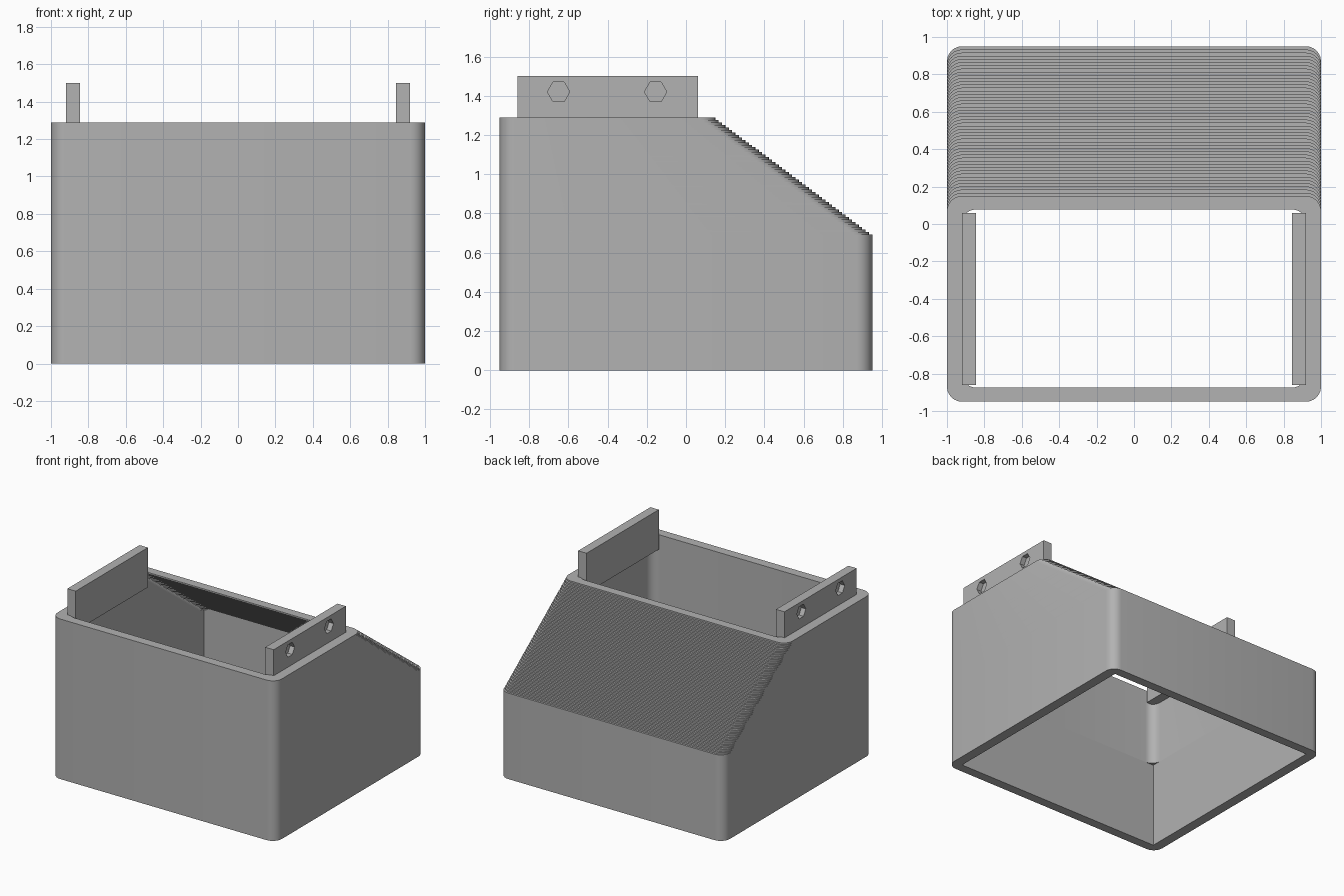
import bpy, bmesh, math

if "Cube" in bpy.data.objects:
    bpy.data.objects.remove(bpy.data.objects["Cube"])

grey = bpy.data.materials.new("grey plastic")
grey.diffuse_color = (0.445, 0.445, 0.445, 1)
grey.use_nodes = True
grey.node_tree.nodes["Principled BSDF"].inputs["Base Color"].default_value = grey.diffuse_color

FRONT, BACK = -0.95, 0.95
KNEE, TOP = 0.68, 1.29        # heights where the slope starts and ends
SLOPE_TOP = 0.15              # rear edge of the top rim
STEPS, ARC = 48, 6


def finish(bm, name):
    bmesh.ops.recalc_face_normals(bm, faces=bm.faces)
    me = bpy.data.meshes.new(name)
    bm.to_mesh(me)
    bm.free()
    me.materials.append(grey)
    ob = bpy.data.objects.new(name, me)
    bpy.context.collection.objects.link(ob)
    return ob


def loop(half_x, y0, y1, r, z):
    """Rounded rectangle, anticlockwise, always with the same point count."""
    pts = []
    corners = ((half_x, y1), (-half_x, y1), (-half_x, y0), (half_x, y0))
    for k, (x, y) in enumerate(corners):
        cx = x - math.copysign(r, x)
        cy = y - r if y == y1 else y + r
        for i in range(ARC + 1):
            a = math.pi / 2 * (k + i / ARC)
            pts.append((cx + r * math.cos(a), cy + r * math.sin(a), z))
    return pts


# Housing: outer skin up the stepped slope, over the rim, down the inside
def outer(back, z):
    return loop(1.0, FRONT, back, 0.08, z)


def inner(back, z, r=0.075):
    return loop(0.92, FRONT + 0.075, back - 0.072, r, z)


outside, inside = [outer(BACK, 0)], [inner(BACK, 0, 0), inner(BACK, KNEE, 0)]
for i in range(STEPS):
    back = BACK + (SLOPE_TOP - BACK) * i / (STEPS - 1)
    z0 = KNEE + (TOP - KNEE) * i / STEPS
    z1 = KNEE + (TOP - KNEE) * (i + 1) / STEPS
    outside += [outer(back, z0), outer(back, z1)]
    inside += [inner(back, z0), inner(back, z1)]
rings = outside + inside[::-1] + [outside[0]]

bm = bmesh.new()
for a, b in zip(rings, rings[1:]):
    n = len(a)
    for j in range(n):
        k = (j + 1) % n
        quad = [bm.verts.new(p) for p in (a[j], a[k], b[k], b[j])]
        face = bm.faces.new(quad)
        if face.calc_area() < 1e-7:
            bmesh.ops.delete(bm, geom=quad, context='VERTS')
bmesh.ops.remove_doubles(bm, verts=bm.verts, dist=1e-5)
housing = finish(bm, "housing")
bpy.context.view_layer.objects.active = housing
housing.select_set(True)
bpy.ops.object.shade_smooth_by_angle(angle=math.radians(30))


# Mounting plates with two blind hexagonal pockets on the outer face
def box(x0, x1, y0, y1, z0, z1):
    bm = bmesh.new()
    bmesh.ops.create_cube(bm, size=1)
    for v in bm.verts:
        v.co = ((x0 + x1) / 2 + v.co.x * (x1 - x0),
                (y0 + y1) / 2 + v.co.y * (y1 - y0),
                (z0 + z1) / 2 + v.co.z * (z1 - z0))
    return bm


def hex_cutter(x, y, z):
    bm = bmesh.new()
    rim = [(y + 0.057 * math.cos(math.pi / 3 * i), z + 0.057 * math.sin(math.pi / 3 * i))
           for i in range(6)]
    face = bm.faces.new([bm.verts.new((x - 0.04, p, q)) for p, q in rim])
    ext = bmesh.ops.extrude_face_region(bm, geom=[face])
    for v in ext["geom"]:
        if isinstance(v, bmesh.types.BMVert):
            v.co.x += 0.08
    ob = finish(bm, "pocket_cutter")
    ob.hide_render = True
    ob.hide_set(True)
    return ob


cutters = [hex_cutter(0.92, y, 1.42) for y in (-0.65, -0.155)]
plate = finish(box(0.845, 0.92, -0.86, 0.06, 1.18, 1.5), "right_mounting_plate")
for c in cutters:
    mod = plate.modifiers.new("pocket", 'BOOLEAN')
    mod.operation, mod.solver, mod.object = 'DIFFERENCE', 'EXACT', c
dg = bpy.context.evaluated_depsgraph_get()
cut = bpy.data.meshes.new_from_object(plate.evaluated_get(dg))
plate.modifiers.clear()
plate.data = cut
for c in cutters:
    bpy.data.objects.remove(c)

# Mirrored copy on the left side
bm = bmesh.new()
bm.from_mesh(cut)
for v in bm.verts:
    v.co.x *= -1
finish(bm, "left_mounting_plate")
